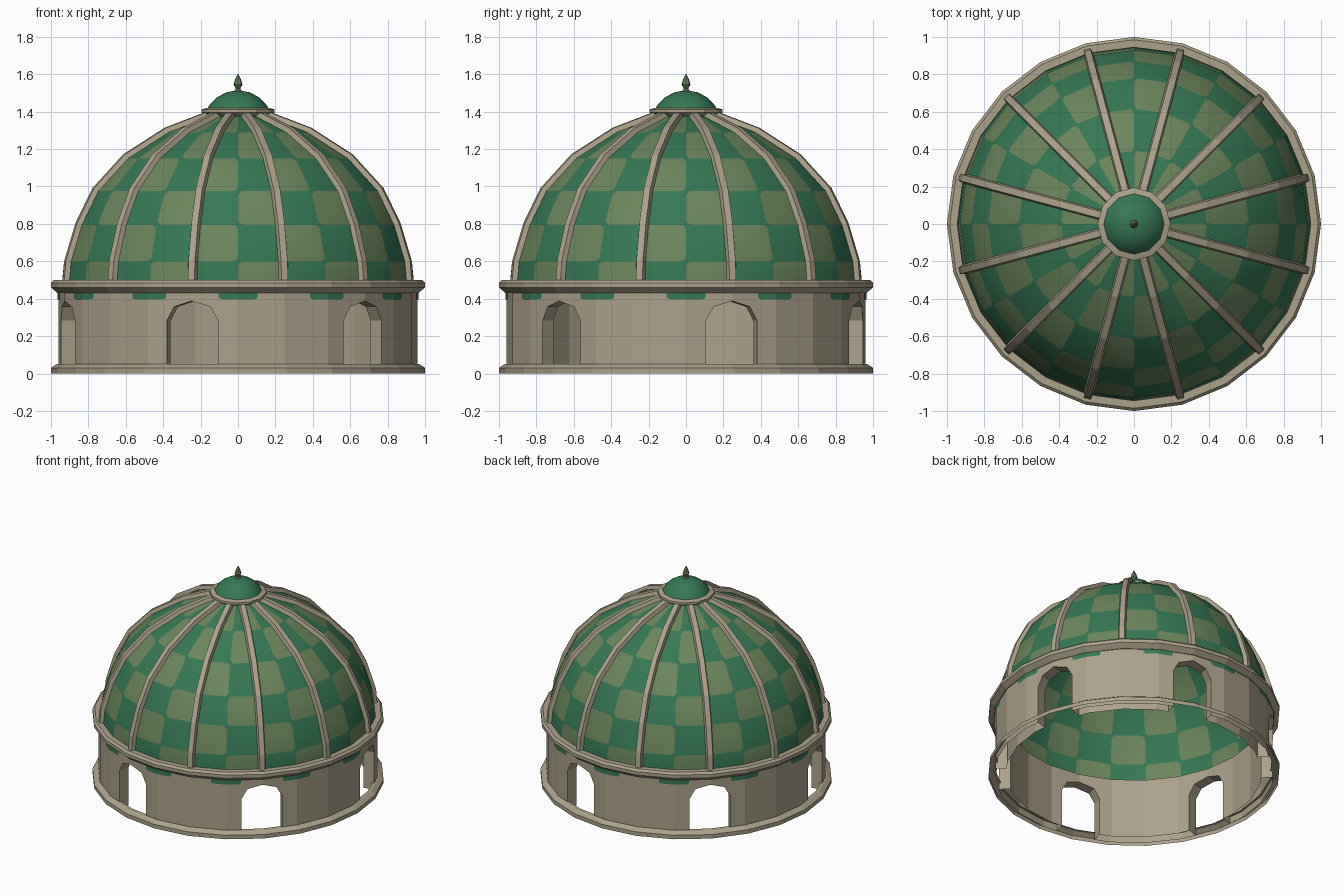
import bpy, bmesh
from math import sin, cos, pi, radians

cube = bpy.data.objects.get("Cube")
if cube:
    bpy.data.objects.remove(cube, do_unlink=True)


def material(name, rgb):
    m = bpy.data.materials.new(name)
    m.use_nodes = True
    m.diffuse_color = (*rgb, 1)
    m.node_tree.nodes["Principled BSDF"].inputs["Base Color"].default_value = (*rgb, 1)
    return m


STONE = material("warm stone", (0.41, 0.36, 0.26))
GREEN = material("tile green", (0.037, 0.187, 0.09))
OLIVE = material("tile olive", (0.147, 0.235, 0.107))


def finish(name, bm, *mats, recalc=True, smooth=False):
    if recalc:
        bmesh.ops.recalc_face_normals(bm, faces=bm.faces)
    for f in bm.faces:
        f.smooth = smooth
    mesh = bpy.data.meshes.new(name)
    bm.to_mesh(mesh)
    bm.free()
    for m in mats:
        mesh.materials.append(m)
    obj = bpy.data.objects.new(name, mesh)
    bpy.context.collection.objects.link(obj)
    return obj


def polar(r, degrees, z):
    a = radians(degrees)
    return (r * cos(a), r * sin(a), z)


def revolve(bm, profile, sides, closed):
    """Turn a (radius, z) profile about the z axis, face by face."""
    rings = [[bm.verts.new(polar(r, 360 * k / sides, z)) for k in range(sides)]
             for r, z in profile]
    rows = len(rings) if closed else len(rings) - 1
    faces = {}
    for i in range(rows):
        a, b = rings[i], rings[(i + 1) % len(rings)]
        for k in range(sides):
            n = (k + 1) % sides
            faces[i, k] = bm.faces.new((a[k], a[n], b[n], b[k]))
    return faces


def turned(name, profile, sides, mat, closed=True, smooth=False):
    bm = bmesh.new()
    revolve(bm, profile, sides, closed)
    bmesh.ops.remove_doubles(bm, verts=bm.verts, dist=0.0001)
    return finish(name, bm, mat, smooth=smooth)


# Drum wall with six arched openings
SIDES = 24
DRUM_R = 0.96
drum = turned("drum_wall", [(0.88, 0), (DRUM_R, 0), (DRUM_R, 0.45), (0.88, 0.45)], SIDES, STONE)
HALF, SPRING, RISE = 0.142, 0.283, 0.105
arch = [(-HALF, -0.1), (HALF, -0.1)]
arch += [(HALF * cos(pi * i / 4), SPRING + RISE * sin(pi * i / 4)) for i in range(5)]
bm = bmesh.new()
for k in range(6):
    a = radians(15 + 60 * k)
    loops = [[bm.verts.new((r * cos(a) - t * sin(a), r * sin(a) + t * cos(a), z))
              for t, z in arch] for r in (0.7, 1.2)]
    bm.faces.new(loops[0])
    bm.faces.new(loops[1])
    for i in range(len(arch)):
        j = (i + 1) % len(arch)
        bm.faces.new((loops[0][i], loops[0][j], loops[1][j], loops[1][i]))
cutter = finish("arch_cutter", bm, STONE)
cutter.hide_render = True
mod = drum.modifiers.new("arches", "BOOLEAN")
mod.operation = "DIFFERENCE"
mod.solver = "EXACT"
mod.object = cutter
bpy.context.view_layer.objects.active = drum
bpy.ops.object.modifier_apply(modifier=mod.name)
bpy.data.objects.remove(cutter, do_unlink=True)

# The wall is a hollow shell, open underneath
bm = bmesh.new()
bm.from_mesh(drum.data)
floor = [f for f in bm.faces if all(v.co.z < 0.001 for v in f.verts)]
bmesh.ops.delete(bm, geom=floor, context="FACES")
bm.to_mesh(drum.data)
bm.free()

# Base ring and cornice
turned("base_ring", [(1, 0), (1, 0.03), (0.97, 0.05), (0.945, 0.05)], SIDES, STONE, closed=False)
turned("cornice", [(0.94, 0.43), (0.965, 0.43), (1, 0.46), (1, 0.485), (0.985, 0.5), (0.945, 0.5)],
       SIDES, STONE)

# Green tabs below the cornice, folded round the drum corners
bm = bmesh.new()
TAB = [(0, 0.396), (5.3, 0.396), (6.2, 0.406), (6.2, 0.445), (0, 0.445)]
for k in range(12):
    for side in (1, -1):
        pts = []
        for a, z in TAB:
            r = (DRUM_R + 0.004) * cos(radians(7.5)) / cos(radians(a - 7.5))
            pts.append(bm.verts.new(polar(r, 30 * k + side * a, z)))
        bm.faces.new(pts if side > 0 else pts[::-1])
finish("cornice_tabs", bm, GREEN, recalc=False)

# Dome with a chequer of clipped tiles
DOME = [(0.945, 0.44), (0.93, 0.60), (0.87, 0.795), (0.78, 0.975),
        (0.615, 1.15), (0.39, 1.29), (0.16, 1.375)]
bm = bmesh.new()
for (row, col), f in revolve(bm, DOME, SIDES, False).items():
    f.material_index = (row + col + 1) % 2
corners = bmesh.ops.bevel(bm, geom=list(bm.verts), offset=10, offset_type="PERCENT",
                          segments=1, profile=0.5, affect="VERTICES", clamp_overlap=True)
for f in corners["faces"]:
    f.material_index = 0
finish("dome", bm, GREEN, OLIVE, smooth=True)

# Twelve tapered ribs following the dome
rib_path = []
for i, (r, z) in enumerate(DOME):
    r0, z0 = DOME[max(i - 1, 0)]
    r1, z1 = DOME[min(i + 1, len(DOME) - 1)]
    length = ((r1 - r0) ** 2 + (z1 - z0) ** 2) ** 0.5
    rib_path.append((r, z, (z1 - z0) / length, (r0 - r1) / length))
RIB = [(0, -0.026), (0.027, -0.018), (0.027, 0.018), (0, 0.026)]
bm = bmesh.new()
for k in range(12):
    a = radians(15 + 30 * k)
    sections = []
    for r, z, nr, nz in rib_path:
        sections.append([bm.verts.new((
            (r + d * nr) * cos(a) - t * sin(a),
            (r + d * nr) * sin(a) + t * cos(a), z + d * nz)) for d, t in RIB])
    for s, e in zip(sections, sections[1:]):
        for i in range(3):
            bm.faces.new((s[i], s[i + 1], e[i + 1], e[i]))
    bm.faces.new(sections[0])
    bm.faces.new(sections[-1])
finish("ribs", bm, STONE)

# Crown: collar, small cap and finial
turned("crown_collar", [(0.13, 1.365), (0.17, 1.38), (0.195, 1.395), (0.195, 1.412),
                        (0.165, 1.42), (0.13, 1.42)], 12, STONE)
turned("crown_cap", [(0.165, 1.415), (0.15, 1.44), (0.115, 1.475), (0.065, 1.503), (0, 1.515)],
       12, GREEN, closed=False, smooth=True)
turned("finial", [(0, 1.505), (0.02, 1.51), (0.012, 1.525), (0.024, 1.545), (0.015, 1.575),
                  (0, 1.605)], 8, OLIVE, closed=False)
